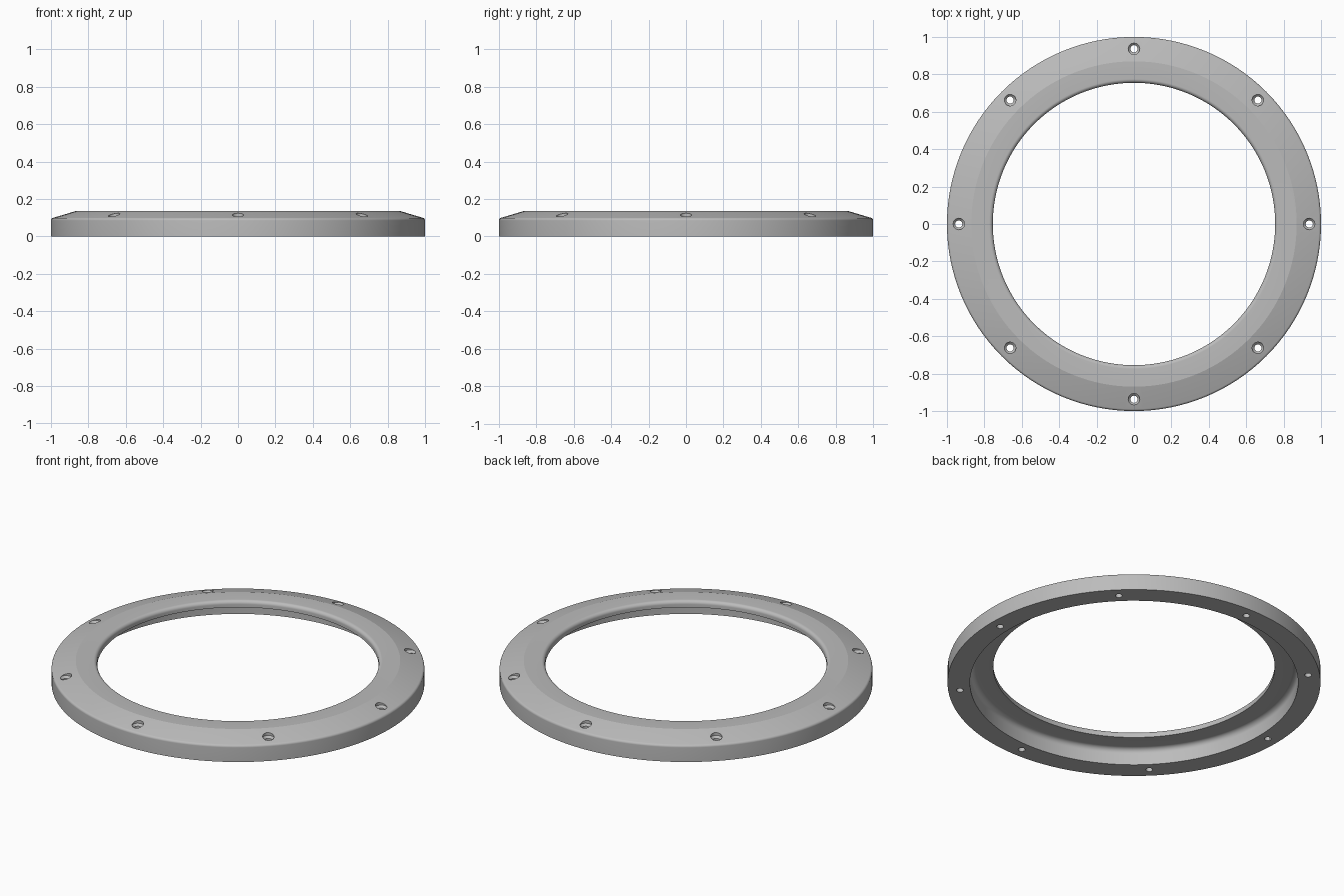
import bpy
import bmesh
from math import sin, cos, pi, radians

cube = bpy.data.objects.get("Cube")
if cube:
    bpy.data.objects.remove(cube)

grey = bpy.data.materials.new("satin grey")
grey.use_nodes = True
colour = (0.5, 0.5, 0.5, 1)
grey.diffuse_color = colour
grey.node_tree.nodes["Principled BSDF"].inputs["Base Color"].default_value = colour


def arc(r, z, radius, start, end, steps=8):
    """Rounded corner of a profile, angles in degrees."""
    angles = [radians(start + (end - start) * i / steps) for i in range(steps + 1)]
    return [(r + radius * cos(a), z + radius * sin(a)) for a in angles]


def lathe(name, profile, segments, centre=(0, 0)):
    """Closed surface turned around z; points on the axis become poles."""
    bm = bmesh.new()
    verts = [bm.verts.new((r, 0, z)) for r, z in profile]
    edges = [bm.edges.new((verts[i - 1], verts[i])) for i in range(len(verts))]
    bmesh.ops.spin(bm, geom=verts + edges, cent=(0, 0, 0), axis=(0, 0, 1),
                   angle=2 * pi, steps=segments, use_merge=True)
    bmesh.ops.remove_doubles(bm, verts=bm.verts, dist=1e-5)
    bmesh.ops.dissolve_degenerate(bm, edges=bm.edges, dist=1e-6)
    bmesh.ops.recalc_face_normals(bm, faces=bm.faces)
    bmesh.ops.translate(bm, verts=bm.verts, vec=(centre[0], centre[1], 0))
    mesh = bpy.data.meshes.new(name)
    bm.to_mesh(mesh)
    bm.free()
    obj = bpy.data.objects.new(name, mesh)
    obj.data.materials.append(grey)
    bpy.context.collection.objects.link(obj)
    return obj


# Ring section: flat base, rounded rim, sloped shoulder, thin lip, recess below
section = [(0.88, 0), (1, 0)]
section += arc(0.985, 0.085, 0.015, 0, 73)
section += [(0.87, 0.135)]
section += arc(0.775, 0.115, 0.02, 90, 180)
section += [(0.755, 0.097)]
section += arc(0.85, 0.067, 0.03, 90, 0)
ring = lathe("mounting_ring", section, 128)

# Eight countersunk screw holes
hole = [(0, -0.05), (0.019, -0.05), (0.019, 0.095), (0.031, 0.107), (0.031, 0.2), (0, 0.2)]
bpy.context.view_layer.objects.active = ring
for i in range(8):
    a = i * pi / 4
    cutter = lathe("screw_hole_cutter", hole, 24, (0.937 * cos(a), 0.937 * sin(a)))
    cutter.hide_render = True
    mod = ring.modifiers.new("screw_hole", 'BOOLEAN')
    mod.operation = 'DIFFERENCE'
    mod.solver = 'EXACT'
    mod.object = cutter
    bpy.ops.object.modifier_apply(modifier=mod.name)
    bpy.data.objects.remove(cutter)

# Smooth the curves, keep the shoulder and hole edges crisp
bpy.ops.object.select_all(action='DESELECT')
ring.select_set(True)
bpy.ops.object.shade_smooth_by_angle(angle=radians(15.5))
